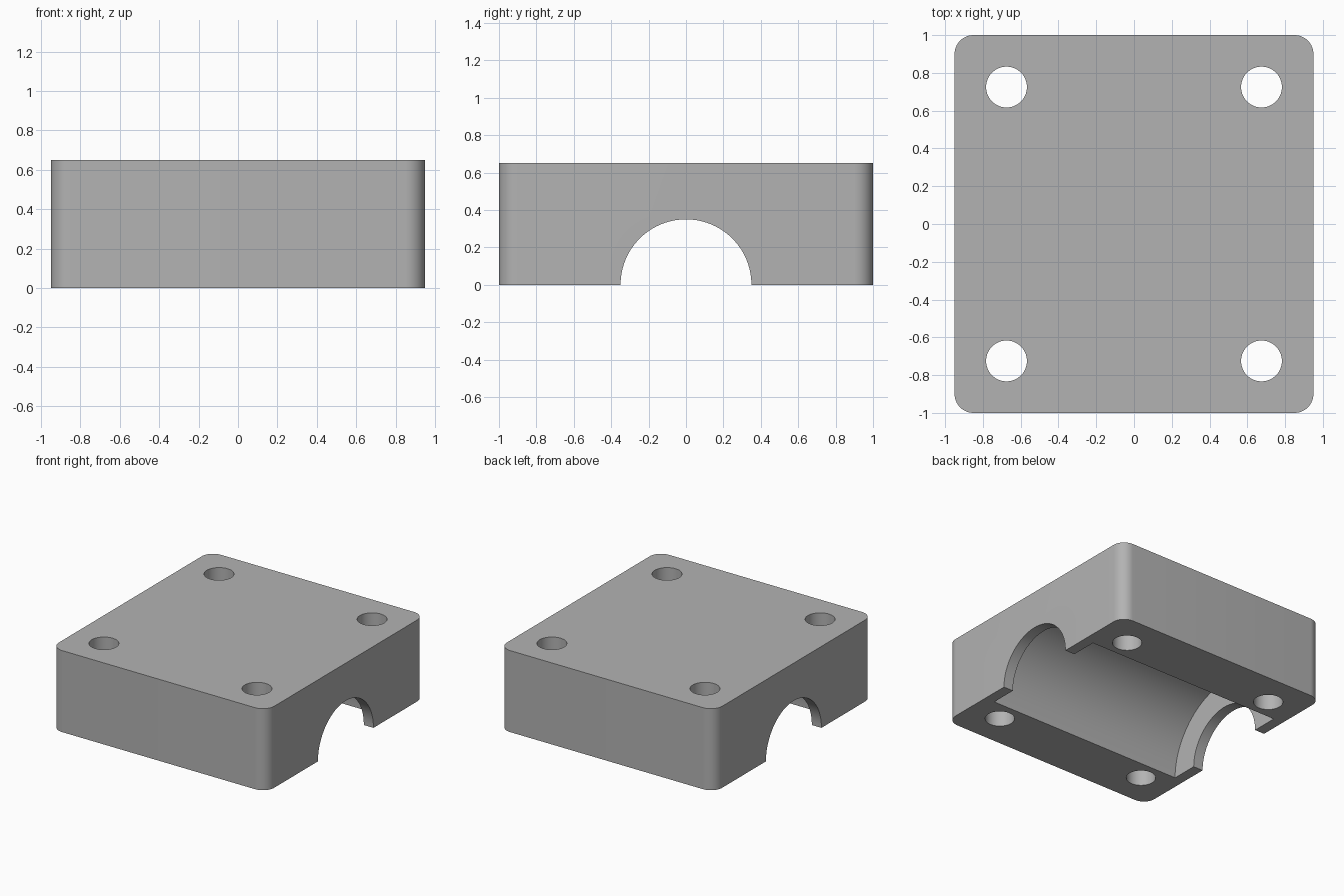
import bpy, bmesh, math

HALF_X, HALF_Y, HEIGHT = 0.95, 1.0, 0.65

old = bpy.data.objects.get("Cube")
if old:
    bpy.data.objects.remove(old, do_unlink=True)

grey = bpy.data.materials.new("plain grey")
grey.use_nodes = True
grey.diffuse_color = (0.45, 0.45, 0.45, 1)
grey.node_tree.nodes["Principled BSDF"].inputs["Base Color"].default_value = (0.45, 0.45, 0.45, 1)


def cylinder(name, radius, length, location, along_x=False):
    """Cutting cylinder, hidden from renders."""
    bpy.ops.mesh.primitive_cylinder_add(
        vertices=96, radius=radius, depth=length, location=location,
        rotation=(0, math.pi / 2 if along_x else 0, 0))
    obj = bpy.context.object
    obj.name = name
    obj.data.materials.append(grey)
    obj.hide_render = True
    return obj


# Block with rounded upright corners
bpy.ops.mesh.primitive_cube_add(size=1, location=(0, 0, HEIGHT / 2))
block = bpy.context.object
block.name = "bearing_block"
block.scale = (2 * HALF_X, 2 * HALF_Y, HEIGHT)
bpy.ops.object.transform_apply(location=True, rotation=False, scale=True)
block.data.materials.append(grey)
bm = bmesh.new()
bm.from_mesh(block.data)
upright = [e for e in bm.edges if abs(e.verts[0].co.z - e.verts[1].co.z) > 0.1]
bmesh.ops.bevel(bm, geom=upright, offset=0.1, segments=12, profile=0.5, affect='EDGES')
bm.to_mesh(block.data)
bm.free()

# Shaft channel, wider bearing pocket and four bolt holes
cutters = [
    cylinder("shaft_channel_cutter", 0.35, 3, (0, 0, 0), along_x=True),
    cylinder("bearing_pocket_cutter", 0.5625, 1.73, (0, 0, 0), along_x=True),
]
for sx in (-1, 1):
    for sy in (-1, 1):
        cutters.append(cylinder("bolt_hole_cutter", 0.108, 2, (sx * 0.675, sy * 0.725, HEIGHT / 2)))

bpy.context.view_layer.objects.active = block
for cutter in cutters:
    mod = block.modifiers.new("cut", 'BOOLEAN')
    mod.operation = 'DIFFERENCE'
    mod.solver = 'EXACT'
    mod.object = cutter
    bpy.ops.object.modifier_apply(modifier=mod.name)
    bpy.data.objects.remove(cutter, do_unlink=True)

# Smooth curved walls, crisp rims
bpy.ops.object.select_all(action='DESELECT')
block.select_set(True)
bpy.context.view_layer.objects.active = block
bpy.ops.object.shade_smooth_by_angle(angle=math.radians(30))
